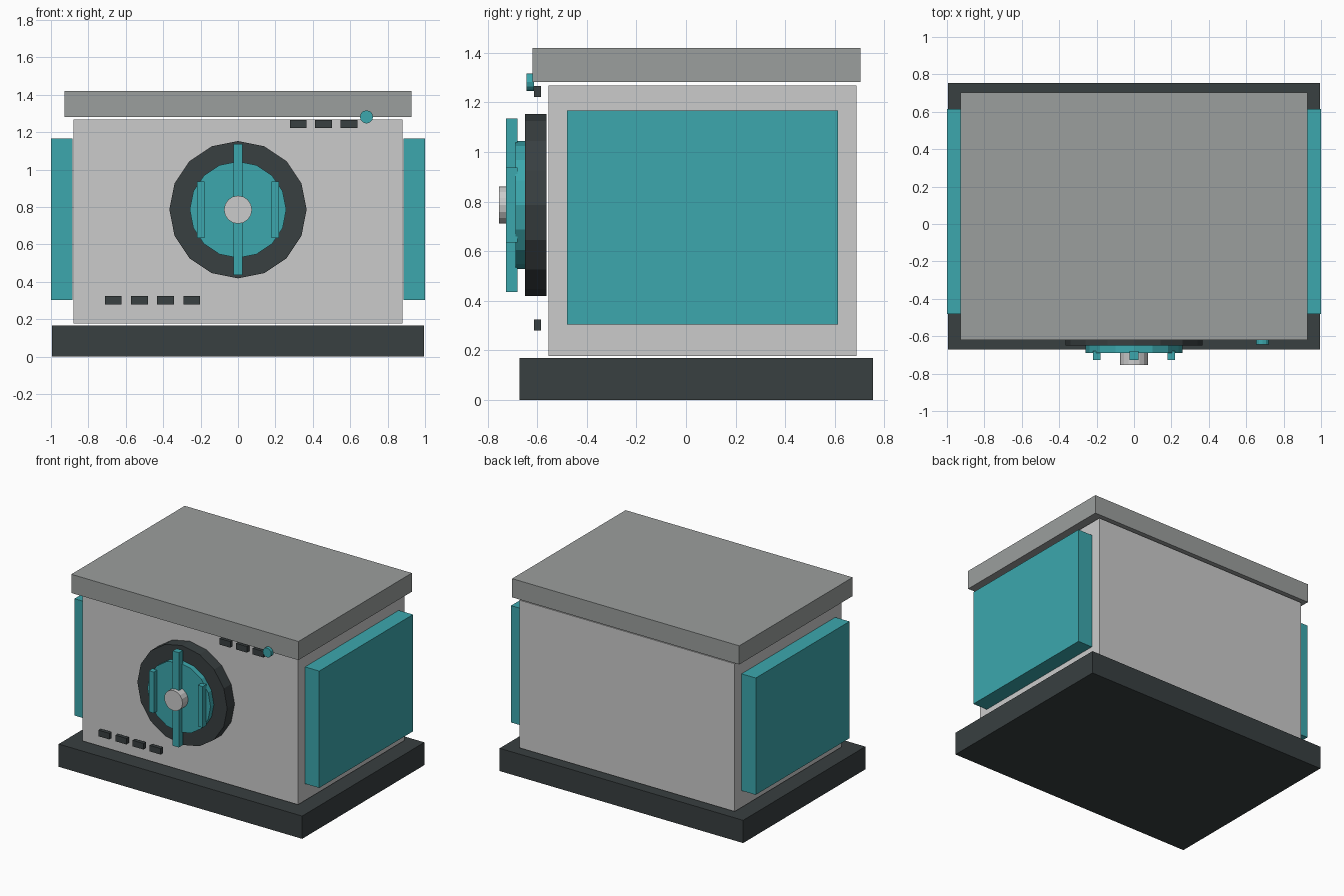
import bpy
from math import pi

if "Cube" in bpy.data.objects:
    bpy.data.objects.remove(bpy.data.objects["Cube"])


def material(name, rgb):
    m = bpy.data.materials.new(name)
    m.diffuse_color = (*rgb, 1)
    m.use_nodes = True
    m.node_tree.nodes["Principled BSDF"].inputs["Base Color"].default_value = m.diffuse_color
    return m


TEAL = material("teal", (0.045, 0.39, 0.42))
DARK = material("charcoal", (0.04, 0.05, 0.052))
LIGHT = material("light_grey", (0.58, 0.59, 0.585))
MID = material("mid_grey", (0.33, 0.345, 0.34))


def finish(name, mat):
    ob = bpy.context.object
    ob.name = name
    ob.data.materials.append(mat)
    bpy.ops.object.transform_apply(location=False, rotation=True, scale=True)
    return ob


def box(name, x, y, z, mat):
    """Box from (min, max) pairs along each axis."""
    spans = (x, y, z)
    bpy.ops.mesh.primitive_cube_add(size=1, location=[(a + b) / 2 for a, b in spans])
    bpy.context.object.scale = [b - a for a, b in spans]
    return finish(name, mat)


def disc(name, x, z, r, y, mat, sides=16):
    """Cylinder whose axis runs front to back."""
    bpy.ops.mesh.primitive_cylinder_add(vertices=sides, radius=r, depth=y[1] - y[0],
                                        location=(x, (y[0] + y[1]) / 2, z),
                                        rotation=(pi / 2, 0, 0))
    return finish(name, mat)


# Main casing
box("base", (-0.995, 0.995), (-0.672, 0.754), (0, 0.168), DARK)
box("body", (-0.88, 0.88), (-0.556, 0.688), (0.177, 1.268), LIGHT)
box("lid", (-0.928, 0.928), (-0.62, 0.704), (1.282, 1.42), MID)

# Side panels
for side, (a, b) in {"left": (-1, -0.884), "right": (0.884, 1)}.items():
    box(side + "_panel", (a, b), (-0.48, 0.614), (0.304, 1.167), TEAL)

# Front dial: rim, disc, hub and grip bars
DIAL_Z = 0.786
disc("dial_rim", 0, DIAL_Z, 0.367, (-0.65, -0.564), DARK)
disc("dial_disc", 0, DIAL_Z, 0.258, (-0.689, -0.64), TEAL)
disc("dial_hub", 0, DIAL_Z, 0.075, (-0.754, -0.68), LIGHT)
for name, x, w, h in (("centre", 0, 0.025, 0.35),
                      ("left", -0.2, 0.02, 0.152),
                      ("right", 0.2, 0.02, 0.152)):
    box(name + "_grip_bar", (x - w, x + w), (-0.726, -0.68),
        (DIAL_Z - h, DIAL_Z + h), TEAL)

# Rows of small vent slots
for row, count, x0, z in (("lower", 4, -0.667, 0.302), ("upper", 3, 0.322, 1.244)):
    for i in range(count):
        x = x0 + i * (0.14 if row == "lower" else 0.136)
        box(f"{row}_slot_{i + 1}", (x - 0.045, x + 0.045), (-0.614, -0.586),
            (z - 0.0225, z + 0.0225), DARK)

# Indicator light
disc("indicator_light", 0.687, 1.282, 0.035, (-0.643, -0.613), TEAL, 12)
